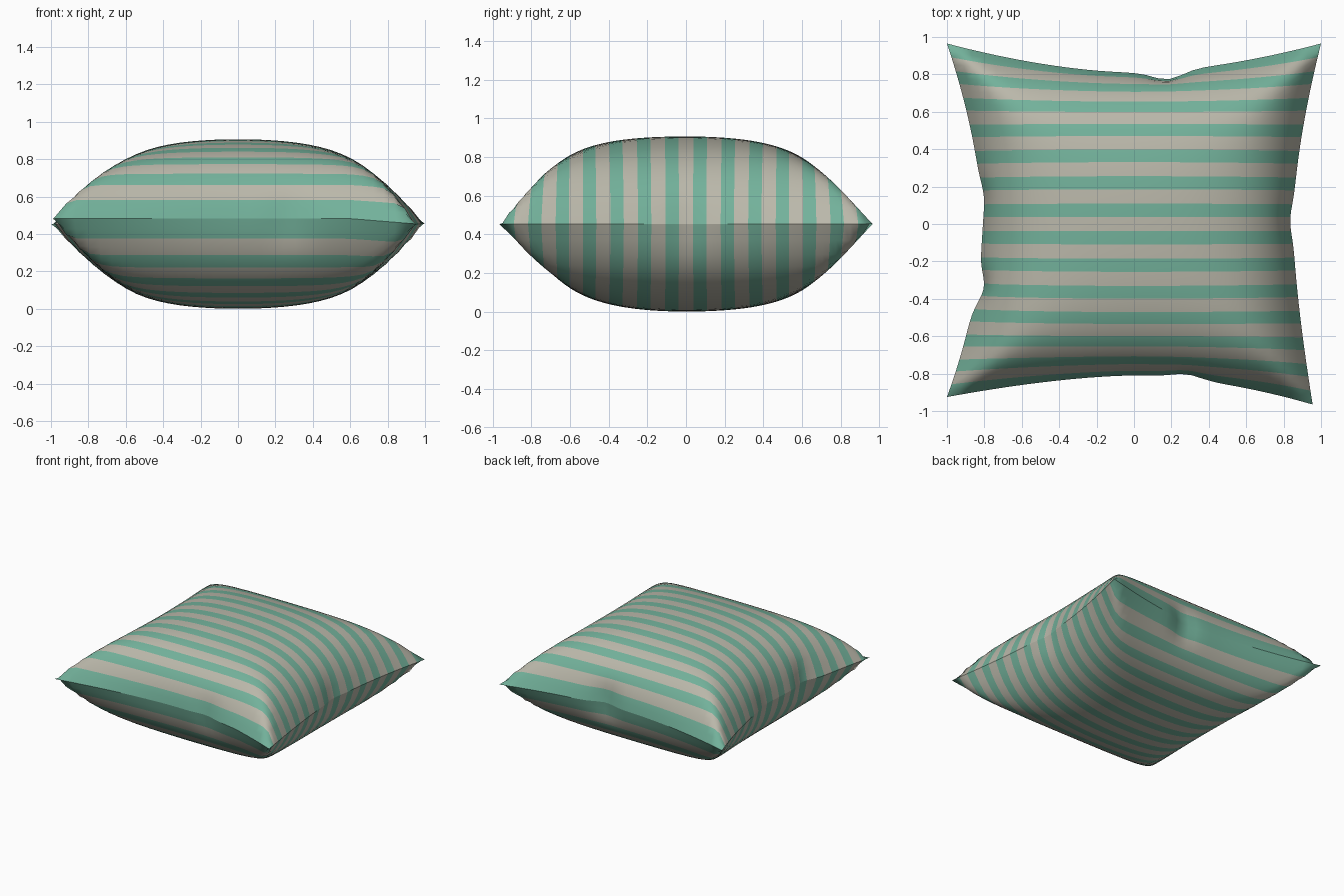
import bpy, bmesh, math

if "Cube" in bpy.data.objects:
    bpy.data.objects.remove(bpy.data.objects["Cube"])

STRIPES = 14      # green bands across the cloth
COLS = 32         # cells along each stripe
HALF = 0.453      # puff height of one panel


def material(name, rgb):
    m = bpy.data.materials.new(name)
    m.diffuse_color = (*rgb, 1)
    m.use_nodes = True
    m.node_tree.nodes["Principled BSDF"].inputs["Base Color"].default_value = m.diffuse_color
    return m


def bulge(t):
    """Cross-section of the stuffed cloth: 1 in the middle, 0 at the seam."""
    return max(0.0, 1 - 0.35 * t ** 2 - 0.65 * t ** 4)


def soft_min(a, b, n=7):
    """Blend of two cross-sections that keeps the corner ridges full."""
    if min(a, b) < 1e-4:
        return 0.0
    return (a ** -n + b ** -n - 1) ** (-1 / n)


def spread(t, s, corner):
    """Plan position: pulled in mid-side, stretched out at the corners."""
    mid = t * (1 - 0.19 * abs(t) ** 3)
    k = abs(s) ** 1.7
    return mid * (1 - k) + corner * t * k


# puckers along the seam: (u, v, push x, push y)
PUCKERS = [(0.18, 1, 0, -0.045), (-1, -0.36, 0.04, 0), (-1, 0.15, 0.015, 0),
           (0.28, -1, 0, 0.025), (1, 0.02, -0.015, 0)]


def cloth_point(u, v, side):
    x = spread(u, v, 1.0)
    y = spread(v, u, 0.965)
    # uneven corners and a slightly fuller right side
    front = max(0, -v) ** 2
    x += 0.04 * max(0, u) ** 2 * (1 - v * v) - 0.045 * max(0, u) ** 2 * front
    y += 0.04 * max(0, -u) ** 2 * front
    for pu, pv, dx, dy in PUCKERS:
        w = math.exp(-((u - pu) ** 2 + (v - pv) ** 2) / 0.012)
        x += dx * w
        y += dy * w
    h = HALF * soft_min(bulge(u), bulge(v))
    lift = 0.03 * front * min(1, (1 - u) * 2.5)      # front seam sits higher
    return x, y, HALF - 0.004 + lift + side * h


# rows follow the stripe borders, each band cut once more for roundness
period = 0.1475
green_half = 0.24 * period
borders = [-1.0]
for i in range(STRIPES):
    c = (i + 0.5 - STRIPES / 2) * period
    borders += [c - green_half, c + green_half]
borders.append(1.0)
# the outermost stripes run right into the seam
del borders[1], borders[-2]
rows = []             # (v, is_green for the band starting here)
for i in range(len(borders) - 1):
    a, b = borders[i], borders[i + 1]
    green = 1 - i % 2
    rows += [(a, green), ((a + b) / 2, green)]
rows.append((1.0, 0))
cols = [2 * i / COLS - 1 for i in range(COLS + 1)]

# top and bottom panels sewn together at the seam
bm = bmesh.new()
for side in (1, -1):
    grid = [[bm.verts.new(cloth_point(u, v, side)) for u in cols] for v, _ in rows]
    for j in range(len(rows) - 1):
        for i in range(COLS):
            quad = [grid[j][i], grid[j][i + 1], grid[j + 1][i + 1], grid[j + 1][i]]
            f = bm.faces.new(quad if side == 1 else quad[::-1])
            f.material_index = rows[j][1]
            f.smooth = True
seam = [e for e in bm.edges if e.is_boundary]
seam_verts = list({v for e in seam for v in e.verts})
for e in seam:
    e.smooth = False
bmesh.ops.remove_doubles(bm, verts=seam_verts, dist=0.0005)
low = min(v.co.z for v in bm.verts)
bmesh.ops.translate(bm, verts=bm.verts, vec=(0, 0, -low))

mesh = bpy.data.meshes.new("cushion")
bm.to_mesh(mesh)
bm.free()
mesh.materials.append(material("warm beige cloth", (0.49, 0.475, 0.40)))
mesh.materials.append(material("sea green stripe", (0.17, 0.44, 0.325)))
cushion = bpy.data.objects.new("cushion", mesh)
bpy.context.collection.objects.link(cushion)
